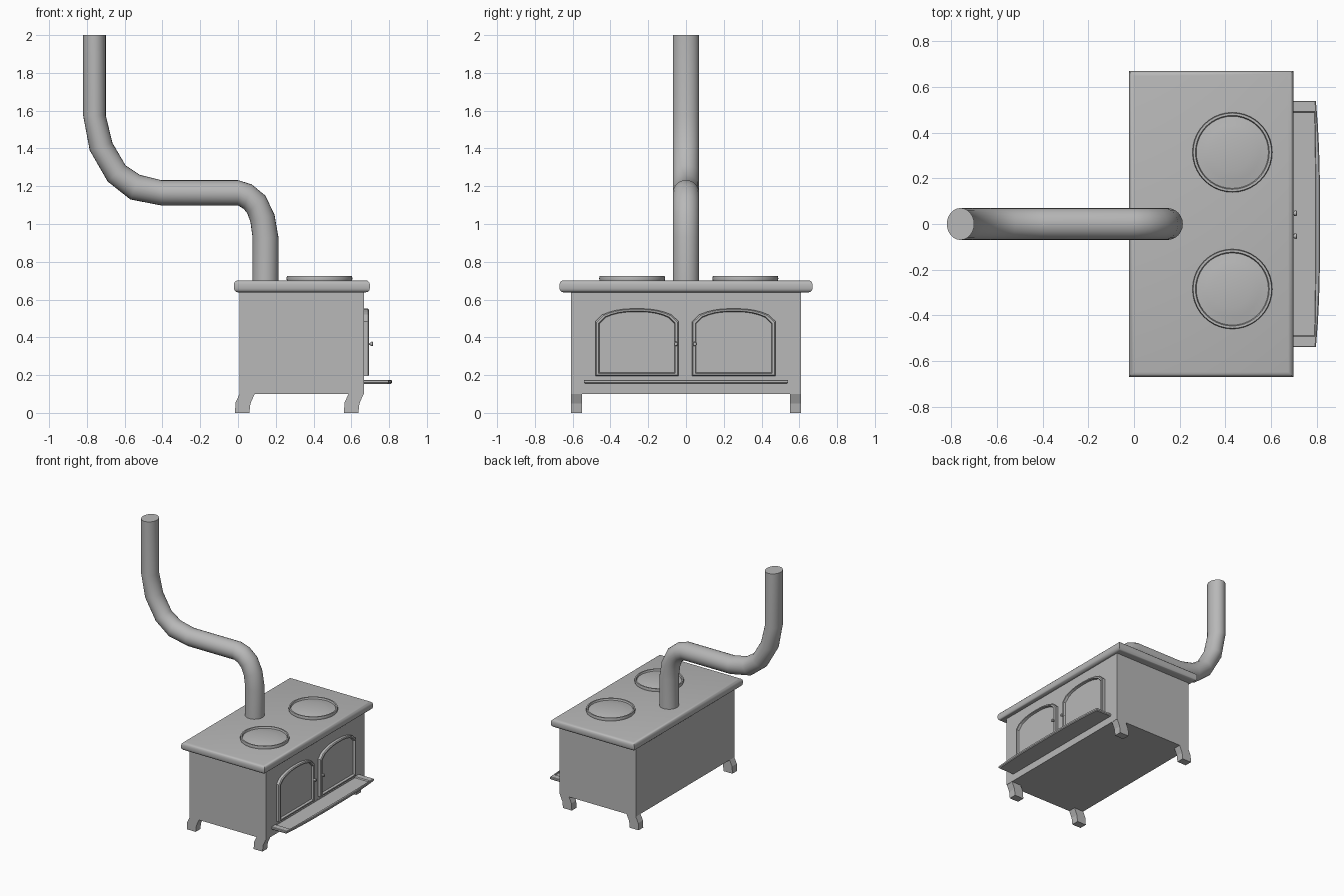
import bpy, bmesh, math
from mathutils import Vector

if "Cube" in bpy.data.objects:
    bpy.data.objects.remove(bpy.data.objects["Cube"])

iron = bpy.data.materials.new("grey iron")
iron.diffuse_color = (0.48, 0.48, 0.48, 1)
iron.use_nodes = True
iron.node_tree.nodes["Principled BSDF"].inputs["Base Color"].default_value = iron.diffuse_color


def finish(name, bm, smooth=None):
    bmesh.ops.recalc_face_normals(bm, faces=bm.faces[:])
    me = bpy.data.meshes.new(name)
    bm.to_mesh(me)
    bm.free()
    ob = bpy.data.objects.new(name, me)
    bpy.context.collection.objects.link(ob)
    me.materials.append(iron)
    if smooth:
        bpy.ops.object.select_all(action='DESELECT')
        ob.select_set(True)
        bpy.context.view_layer.objects.active = ob
        bpy.ops.object.shade_smooth_by_angle(angle=math.radians(smooth))
    return ob


def loft(name, rings, caps=True, smooth=None):
    bm = bmesh.new()
    vs = [[bm.verts.new(p) for p in r] for r in rings]
    n = len(vs[0])
    for a, b in zip(vs, vs[1:]):
        for i in range(n):
            j = (i + 1) % n
            bm.faces.new((a[i], a[j], b[j], b[i]))
    if caps:
        bm.faces.new(vs[0])
        bm.faces.new(vs[-1])
    return finish(name, bm, smooth)


def box(name, lo, hi, bevel=0):
    bm = bmesh.new()
    bmesh.ops.create_cube(bm, size=1)
    for v in bm.verts:
        v.co = Vector([(a + b) / 2 + c * (b - a) for a, b, c in zip(lo, hi, v.co)])
    if bevel:  # round the horizontal edges only
        edges = [e for e in bm.edges if abs(e.verts[0].co.z - e.verts[1].co.z) < 1e-5]
        bmesh.ops.bevel(bm, geom=edges, offset=bevel, segments=3, profile=0.5, affect='EDGES')
    return finish(name, bm, 35 if bevel else None)


# Firebox and hob top
box("firebox", (0.008, -0.608, 0.1), (0.667, 0.608, 0.65))
box("hob_top", (-0.022, -0.67, 0.638), (0.698, 0.67, 0.702), 0.022)

# Legs: same bent profile repeated at the corners
leg = [(-0.016, 0), (0.06, 0), (0.066, 0.05), (0.088, 0.1), (0.088, 0.103), (0.008, 0.103), (0.008, 0.1), (-0.013, 0.055)]
for side, y0 in (("left", -0.608), ("right", 0.55)):
    for end, dx in (("back", 0), ("front", 0.577)):
        loft(f"{end}_{side}_leg", [[(x + dx, y, z) for x, z in leg] for y in (y0, y0 + 0.058)])

# Stove pipe: rings spanning the two sides of its bent outline
outline = [((0.214, 0.69), (0.077, 0.69)), ((0.214, 0.93), (0.077, 0.93)),
           ((0.193, 1.05), (0.066, 1.01)), ((0.145, 1.15), (0.05, 1.055)),
           ((0.072, 1.21), (0.03, 1.08)), ((0.0, 1.232), (0.0, 1.098)),
           ((-0.405, 1.232), (-0.405, 1.098)), ((-0.52, 1.26), (-0.57, 1.13)),
           ((-0.595, 1.31), (-0.69, 1.225)), ((-0.665, 1.43), (-0.785, 1.39)),
           ((-0.70, 1.575), (-0.82, 1.575)), ((-0.70, 2.0), (-0.82, 2.0))]
rings = []
for o, i in outline:
    c = Vector(((o[0] + i[0]) / 2, 0, (o[1] + i[1]) / 2))
    h = Vector(((o[0] - i[0]) / 2, 0, (o[1] - i[1]) / 2))
    rings.append([c + h * math.cos(t) + Vector((0, 0.07 * math.sin(t), 0))
                  for t in (k * math.tau / 24 for k in range(24))])
loft("stove_pipe", rings, smooth=40)


# Hot plates: turned profile with rim, groove and raised centre
def disc(r, z, cy):
    return [(0.431 + r * math.cos(k * math.tau / 40), cy + r * math.sin(k * math.tau / 40), z) for k in range(40)]


plate = [(0.172, 0.698), (0.175, 0.712), (0.172, 0.724), (0.162, 0.724),
         (0.158, 0.711), (0.12, 0.717), (0.082, 0.724)]
for name, cy in (("left_hot_plate", -0.285), ("right_hot_plate", 0.314)):
    loft(name, [disc(r, z, cy) for r, z in plate], smooth=35)


# Arched doors with raised frame and recessed panel
def arch(w, z0, zs, zt, x, cy):
    pts = [(x, cy - w, z0), (x, cy + w, z0)]
    for k in range(13):
        u = 1 - k / 6
        z = zs + (zt - zs) * (1 - abs(u) ** 2.6)
        if abs(u) > 0.99:
            z -= 0.015
        pts.append((x, cy + w * u, z))
    return pts


for name, cy, ky in (("left_door", -0.26, -0.053), ("right_door", 0.253, 0.047)):
    out = (0.22, 0.195, 0.50, 0.552)
    inn = (0.199, 0.213, 0.487, 0.535)
    loft(name, [arch(*out, 0.66, cy), arch(*out, 0.688, cy),
                arch(0.215, 0.2, 0.495, 0.547, 0.694, cy),
                arch(0.203, 0.209, 0.49, 0.539, 0.694, cy),
                arch(*inn, 0.677, cy)])
    # Door knob
    knob = [(0.006, 0.67), (0.006, 0.701), (0.011, 0.702), (0.012, 0.711), (0.008, 0.715)]
    loft(name + "_knob", [[(x, ky + r * math.cos(k * math.tau / 12), 0.365 + r * math.sin(k * math.tau / 12))
                           for k in range(12)] for r, x in knob], smooth=40)


# Ash shelf: shallow tray with a bowed front edge
def tray(xb, xm, w, z, bow):
    ys = [-w + 2 * w * k / 10 for k in range(11)]
    return [(xb, w, z), (xb, -w, z)] + [(xm - bow * abs(y / w) ** 3, y, z) for y in ys]


loft("ash_shelf", [tray(0.66, 0.81, 0.535, 0.154, 0.018), tray(0.66, 0.815, 0.54, 0.16, 0.018),
                   tray(0.66, 0.815, 0.54, 0.172, 0.018), tray(0.66, 0.811, 0.536, 0.175, 0.018),
                   tray(0.668, 0.797, 0.492, 0.175, 0.004), tray(0.668, 0.795, 0.488, 0.166, 0.004)])
